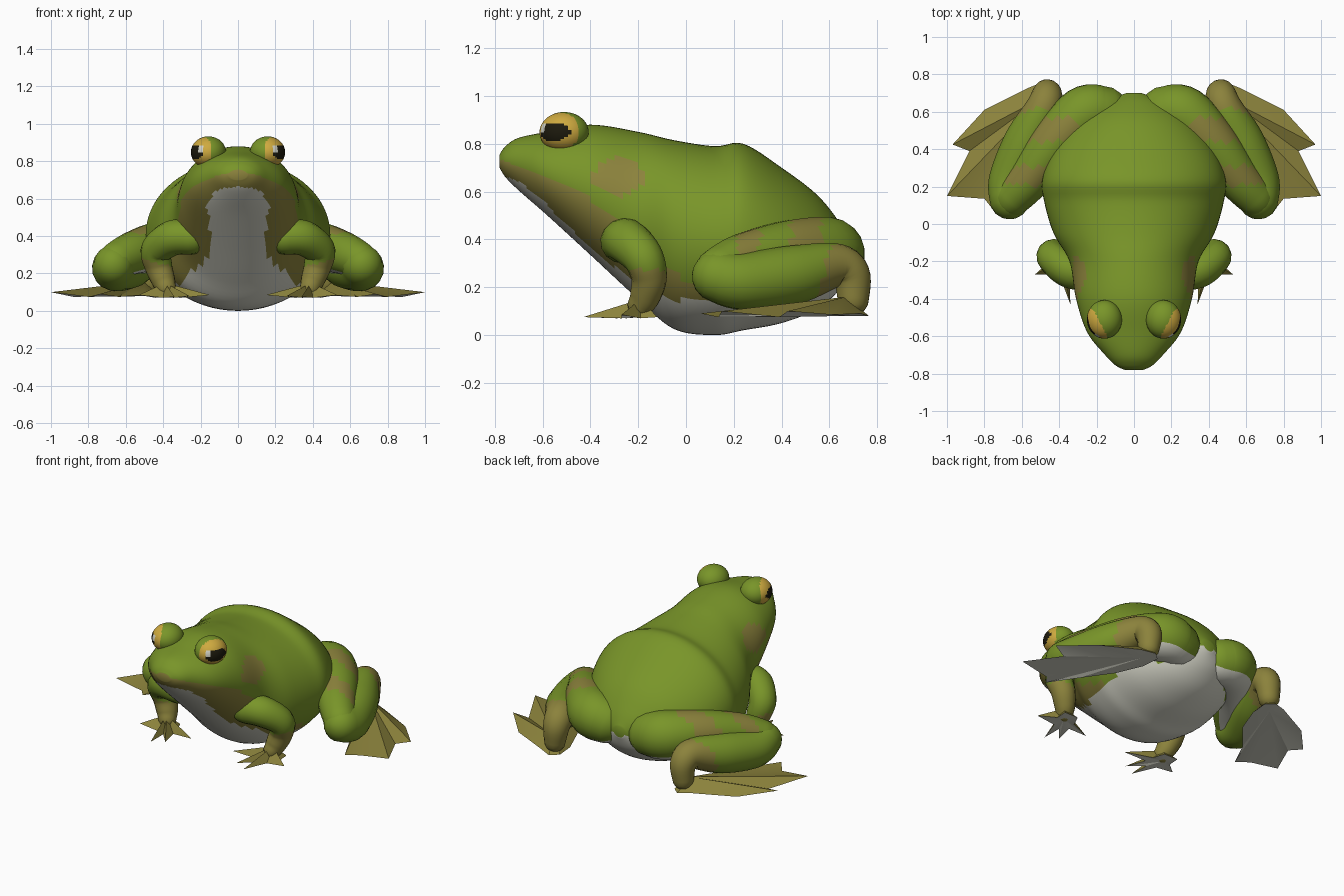
import bpy, bmesh, math
from mathutils import Vector

if "Cube" in bpy.data.objects:
    bpy.data.objects.remove(bpy.data.objects["Cube"])


def material(name, rgb):
    m = bpy.data.materials.new(name)
    m.diffuse_color = (*rgb, 1)
    m.use_nodes = True
    m.node_tree.nodes["Principled BSDF"].inputs["Base Color"].default_value = m.diffuse_color
    return m


GREEN, OLIVE, WHITE, YELLOW, BLACK = range(5)
MATS = [material("leaf green", (0.19, 0.30, 0.022)),
        material("olive brown", (0.26, 0.225, 0.045)),
        material("belly white", (0.66, 0.66, 0.57)),
        material("eye yellow", (0.62, 0.40, 0.05)),
        material("pupil black", (0.012, 0.010, 0.004))]


def interp(table, t):
    """Piecewise linear lookup."""
    if t <= table[0][0]:
        return table[0][1]
    for (a, va), (b, vb) in zip(table, table[1:]):
        if t <= b:
            return va + (vb - va) * (t - a) / (b - a)
    return table[-1][1]


def smooth_rows(rows, n):
    """Catmull-Rom resampling of rows of numbers, n steps per span."""
    out = []
    for i in range(len(rows) - 1):
        p = [rows[max(i - 1, 0)], rows[i], rows[i + 1], rows[min(i + 2, len(rows) - 1)]]
        for k in range(n):
            t = k / n
            out.append([0.5 * (2 * b + (c - a) * t + (2 * a - 5 * b + 4 * c - d) * t ** 2
                               + (3 * b - a - 3 * c + d) * t ** 3) for a, b, c, d in zip(*p)])
    out.append(list(rows[-1]))
    return out


def finish(name, bm, rule, mirror=True, angle=50):
    bmesh.ops.recalc_face_normals(bm, faces=bm.faces)
    for f in bm.faces:
        f.material_index = rule(f.calc_center_median(), f.normal)
    me = bpy.data.meshes.new(name)
    bm.to_mesh(me)
    bm.free()
    for m in MATS:
        me.materials.append(m)
    ob = bpy.data.objects.new(name, me)
    bpy.context.collection.objects.link(ob)
    bpy.ops.object.select_all(action='DESELECT')
    bpy.context.view_layer.objects.active = ob
    ob.select_set(True)
    bpy.ops.object.shade_smooth_by_angle(angle=math.radians(angle))
    if mirror:
        ob.modifiers.new("Mirror", 'MIRROR').use_mirror_merge = False
    return ob


def loft(rings):
    bm = bmesh.new()
    loops = [[bm.verts.new(p) for p in r] for r in rings]
    n = len(loops[0])
    for a, b in zip(loops, loops[1:]):
        for i in range(n):
            bm.faces.new((a[i], a[(i + 1) % n], b[(i + 1) % n], b[i]))
    bm.faces.new(loops[0])
    bm.faces.new(loops[-1])
    return bm


def limb(points, sides=14, steps=6):
    """Round tube through (x, y, z, radius) points with domed ends."""
    rows = smooth_rows(points, steps)
    first, last = rows[0], rows[-1]

    def dome(row, nxt):
        c = Vector(row[:3])
        d = (c - Vector(nxt[:3])).normalized()
        return [[*(c + d * row[3] * math.sin(a)), row[3] * math.cos(a)] for a in (0.4, 0.8, 1.15, 1.45)]

    rows = dome(first, rows[1])[::-1] + rows + dome(last, rows[-2])
    side, prev, rings = None, None, []
    for i, r in enumerate(rows):
        t = (Vector(rows[min(i + 1, len(rows) - 1)][:3]) - Vector(rows[max(i - 1, 0)][:3])).normalized()
        if side is None:
            side = t.orthogonal().normalized()
        else:
            side = prev.rotation_difference(t) @ side
        side = (side - t * side.dot(t)).normalized()
        up, prev = t.cross(side), t
        rings.append([Vector(r[:3]) + r[3] * (side * math.cos(a) + up * math.sin(a))
                      for a in (2 * math.pi * k / sides for k in range(sides))])
    return loft(rings)


def webbed_foot(name, apex, outline, base):
    """Ridged fan: outline alternates toe tips and web notches."""
    bm = bmesh.new()
    top = bm.verts.new(apex)
    bottom = bm.verts.new((apex[0], apex[1], base))
    rim = [bm.verts.new(p) for p in outline]
    for a, b in zip(rim, rim[1:] + rim[:1]):
        bm.faces.new((top, a, b))
        bm.faces.new((bottom, b, a))
    finish(name, bm, lambda c, n: WHITE if n.z < -0.2 else OLIVE, angle=30)


# Body: oval sections of y, underside z, top z, half width
SECTIONS = [(-0.78, 0.70, 0.755, 0.05), (-0.755, 0.66, 0.79, 0.10), (-0.70, 0.605, 0.825, 0.155),
            (-0.58, 0.50, 0.85, 0.25), (-0.40, 0.335, 0.88, 0.31), (-0.20, 0.15, 0.85, 0.345),
            (-0.05, 0.025, 0.815, 0.43), (0.12, 0.0, 0.79, 0.48), (0.24, 0.02, 0.80, 0.49),
            (0.40, 0.05, 0.70, 0.43), (0.55, 0.11, 0.585, 0.31), (0.65, 0.20, 0.46, 0.17),
            (0.70, 0.30, 0.37, 0.04)]
BELLY = [(-0.76, 0.0), (-0.74, 0.07), (-0.69, 0.13), (-0.6, 0.165), (-0.4, 0.14), (-0.25, 0.18),
         (-0.1, 0.29), (0.1, 0.38), (0.4, 0.38), (0.6, 0.2), (0.7, 0.05)]
FLANK = [(-0.78, 0.735), (-0.6, 0.67), (-0.45, 0.60), (-0.3, 0.50), (-0.15, 0.36), (0.0, 0.22),
         (0.2, 0.16), (0.4, 0.16), (0.6, 0.2)]


def body_colour(c, n):
    x = abs(c.x)
    if n.z < -0.1 and x < interp(BELLY, c.y):
        return WHITE
    if c.z < interp(FLANK, c.y):
        return OLIVE
    cheek = math.hypot((c.y + 0.285) / 0.105, (c.z - 0.665) / 0.08) < 1 and x > 0.15
    return OLIVE if cheek else GREEN


rings = []
for y, lo, hi, w in smooth_rows(SECTIONS, 6):
    rings.append([Vector((w * math.cos(a), y, (lo + hi) / 2 + (hi - lo) / 2 * math.sin(a)))
                  for a in (2 * math.pi * k / 64 for k in range(64))])
finish("body", loft(rings), body_colour, mirror=False)

# Eyes: squashed balls looking outward and slightly forward
LOOK = Vector((0.86, -0.5, 0.08)).normalized()
ACROSS = Vector((0.5, 0.86, 0)).normalized()
GLINT = Vector((0.42, -0.86, 0.22)).normalized()
CENTRE = Vector((0.158, -0.51, 0.848))
RADII = Vector((0.094, 0.103, 0.085))


def eye_colour(c, n):
    d = Vector(((c[i] - CENTRE[i]) / RADII[i] for i in range(3))).normalized()
    depth = d.dot(LOOK)
    if d.dot(GLINT) > 0.978:
        return WHITE
    if depth > 0 and math.hypot(d.dot(ACROSS) / 0.72, (d.z - 0.02) / 0.45) < 1:
        return BLACK
    return YELLOW if depth > 0.36 else GREEN


bm = bmesh.new()
bmesh.ops.create_uvsphere(bm, u_segments=40, v_segments=28, radius=1)
for v in bm.verts:
    v.co = Vector((v.co[i] * RADII[i] for i in range(3))) + CENTRE
finish("eyes", bm, eye_colour)

# Front legs
arm = limb([(0.25, -0.27, 0.39, 0.09), (0.35, -0.245, 0.39, 0.095), (0.435, -0.18, 0.325, 0.085),
            (0.425, -0.155, 0.24, 0.075), (0.40, -0.17, 0.165, 0.065), (0.385, -0.19, 0.125, 0.055)])
finish("front_legs", arm, lambda c, n: OLIVE if c.z < 0.25 + 0.25 * (c.x - 0.4) else GREEN)
webbed_foot("front_feet", (0.39, -0.19, 0.15),
            [(0.34, -0.12, 0.075), (0.31, -0.19, 0.07), (0.15, -0.27, 0.085), (0.30, -0.25, 0.07),
             (0.26, -0.39, 0.08), (0.345, -0.29, 0.07), (0.34, -0.43, 0.075), (0.40, -0.27, 0.07),
             (0.53, -0.27, 0.085), (0.44, -0.19, 0.07), (0.44, -0.12, 0.075)], 0.075)


# Hind legs: thigh forward to the knee, shin folded back to the heel
def thigh_colour(c, n):
    if n.z < -0.75:
        return WHITE
    band = 0.44 < c.y < 0.57 and c.x > 0.3 or 0.21 < c.y < 0.31
    return OLIVE if band and c.z > 0.32 else GREEN


thigh = limb([(0.17, 0.60, 0.33, 0.14), (0.27, 0.585, 0.345, 0.15), (0.42, 0.43, 0.345, 0.135),
              (0.56, 0.24, 0.31, 0.115), (0.65, 0.14, 0.27, 0.10)], sides=20)
finish("thighs", thigh, thigh_colour)
shin = limb([(0.665, 0.135, 0.245, 0.11), (0.655, 0.24, 0.225, 0.12), (0.57, 0.44, 0.25, 0.125),
             (0.485, 0.62, 0.29, 0.095), (0.465, 0.69, 0.25, 0.082), (0.47, 0.70, 0.15, 0.066)], sides=18)
finish("shins", shin, lambda c, n: OLIVE if c.y + 0.3 * (0.3 - c.z) > 0.59 else GREEN)
webbed_foot("hind_feet", (0.50, 0.67, 0.16),
            [(0.42, 0.72, 0.08), (0.47, 0.765, 0.08), (0.56, 0.73, 0.09), (0.80, 0.61, 0.085),
             (0.97, 0.425, 0.10), (0.88, 0.39, 0.075), (1.0, 0.15, 0.10), (0.80, 0.135, 0.075),
             (0.74, 0.06, 0.09), (0.64, 0.25, 0.075), (0.50, 0.42, 0.085), (0.43, 0.60, 0.08)], 0.08)
